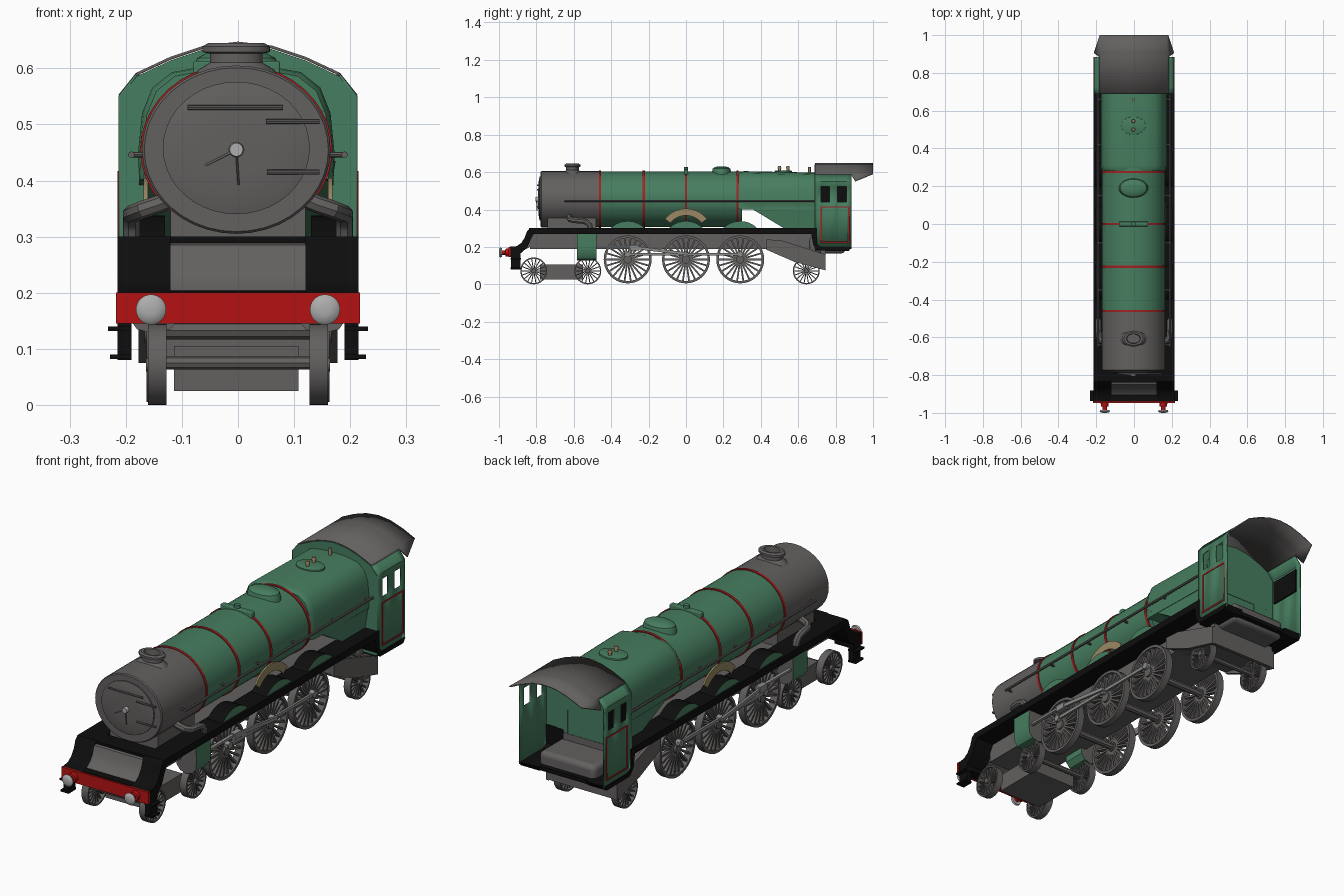
import bpy, bmesh, math
from mathutils import Vector

if "Cube" in bpy.data.objects:
    bpy.data.objects.remove(bpy.data.objects["Cube"])

def material(name, c):
    m = bpy.data.materials.new(name)
    m.diffuse_color = (*c, 1)
    m.use_nodes = True
    m.node_tree.nodes["Principled BSDF"].inputs["Base Color"].default_value = m.diffuse_color
    return m

GREEN = material("green paint", (.062, .205, .115))
GREY = material("dark grey metal", (.125, .118, .115))
BLACK = material("black paint", (.004, .004, .004))
RED = material("beam red", (.46, .006, .006))
LINE = material("lining red", (.36, .015, .015))
STEEL = material("bright steel", (.42, .42, .42))
RODS = material("rod steel", (.26, .26, .255))
BRASS = material("aged brass", (.33, .25, .13))
CX, CZ, RX, RZ = -.003, .455, .168, .15      # boiler section

# ---------- helpers ----------
def make(name, geos, mat, rule=None, mat2=None):
    vs, fs = [], []
    for v, f in geos:
        n = len(vs)
        vs += v
        fs += [[i + n for i in q] for q in f]
    me = bpy.data.meshes.new(name)
    me.from_pydata(vs, [], fs)
    bm = bmesh.new(); bm.from_mesh(me)
    bmesh.ops.recalc_face_normals(bm, faces=bm.faces)
    bm.to_mesh(me); bm.free()
    me.materials.append(mat)
    if rule:
        me.materials.append(mat2)
        for p in me.polygons:
            p.material_index = int(rule(p))
    o = bpy.data.objects.new(name, me)
    bpy.context.collection.objects.link(o)
    return o

def loft_geo(rings, caps=True, loop=False, closed=True):
    n, k = len(rings[0]), len(rings)
    f = [[a*n+i, a*n+(i+1) % n, (a+1) % k*n+(i+1) % n, (a+1) % k*n+i]
         for a in range(k if loop else k-1) for i in range(n if closed else n-1)]
    if caps:
        f += [list(range(n))[::-1], list(range((k-1)*n, k*n))]
    return [p for r in rings for p in r], f

def ring(axis, pos, a, b, ra, rb, n=32):
    out = []
    for i in range(n):
        t = 2*math.pi*i/n
        u, w = a+ra*math.cos(t), b+rb*math.sin(t)
        out.append({'x': (pos, u, w), 'y': (u, pos, w), 'z': (u, w, pos)}[axis])
    return out

def turned(name, axis, a, b, prof, mat, n=32):
    return make(name, [loft_geo([ring(axis, p, a, b, ra, rb, n) for p, ra, rb in prof])], mat)

def prism_geo(pts, x0, x1):
    return loft_geo([[(x, y, z) for y, z in pts] for x in (x0, x1)])

def prism(name, pts, x0, x1, mat, *rule):
    return make(name, [prism_geo(pts, x0, x1)], mat, *rule)

def box_geo(x0, x1, y0, y1, z0, z1):
    return prism_geo([(y0, z0), (y1, z0), (y1, z1), (y0, z1)], x0, x1)

def box(name, x0, x1, y0, y1, z0, z1, mat, bevel=0):
    o = make(name, [box_geo(x0, x1, y0, y1, z0, z1)], mat)
    if bevel:
        m = o.modifiers.new("bevel", 'BEVEL'); m.width = bevel; m.segments = 3
    return o

def bar_geo(a, b, h, x0, x1):
    d = Vector((b[0]-a[0], b[1]-a[1])).normalized()*h/2
    return prism_geo([(a[0]-d.y, a[1]+d.x), (b[0]-d.y, b[1]+d.x), (b[0]+d.y, b[1]-d.x), (a[0]+d.y, a[1]-d.x)], x0, x1)

def tube(name, pts, r, mat):
    c = bpy.data.curves.new(name, 'CURVE')
    c.dimensions, c.bevel_depth, c.bevel_resolution, c.use_fill_caps = '3D', r, 2, True
    s = c.splines.new('POLY'); s.points.add(len(pts)-1)
    for q, p in zip(s.points, pts):
        q.co = (*p, 1)
    t = bpy.data.objects.new("temp", c)
    bpy.context.collection.objects.link(t)
    me = bpy.data.meshes.new_from_object(t.evaluated_get(bpy.context.evaluated_depsgraph_get()))
    bpy.data.objects.remove(t)
    me.name = name; me.materials.clear(); me.materials.append(mat)
    bpy.context.collection.objects.link(bpy.data.objects.new(name, me))

def wheel(name, s, y, z, r, x0, x1, spokes):
    x0, x1 = s*x0, s*x1
    t = r*.1
    geos = [loft_geo([ring('x', x, y, z, q, q, 40) for x, q in ((x0, r), (x1, r), (x1, r-t), (x0, r-t))], False, True),
            loft_geo([ring('x', x, y, z, r*.17, r*.17, 16) for x in (x0, x1+s*.004)])]
    for i in range(spokes):
        a = 2*math.pi*i/spokes
        d = (math.cos(a), math.sin(a))
        geos.append(bar_geo((y+d[0]*r*.1, z+d[1]*r*.1), (y+d[0]*r*.93, z+d[1]*r*.93), r*.07, x0+s*.008, x1-s*.006))
    make(name, geos, GREY)

# ---------- boiler ----------
turned("smokebox", 'y', CX, CZ, [(-.777, RX-.004, RZ-.004), (-.772, RX, RZ), (-.46, RX, RZ)], GREY, 40)
turned("boiler", 'y', CX, CZ, [(-.46, RX-.001, RZ-.001), (.3, RX-.001, RZ-.001)], GREEN, 40)
for y in (-.46, -.226, 0, .275):
    turned("boiler_band", 'y', CX, CZ, [(y-.006, RX+.003, RZ+.003), (y+.006, RX+.003, RZ+.003)], LINE, 40)
turned("smokebox_door", 'y', CX, CZ+.003, [(-.77, .131, .118), (-.782, .131, .118), (-.787, .11, .098), (-.79, .06, .054)], GREY, 40)
turned("door_boss", 'y', CX, CZ, [(-.785, .014, .014), (-.805, .012, .012)], STEEL, 16)
tube("door_handle", [(CX, -.8, CZ), (-.058, -.798, .427)], .002, STEEL)
tube("door_lock_handle", [(CX, -.797, CZ), (.001, -.796, .392)], .002, GREY)
for x0, x1, z in ((-.09, .08, .53), (.05, .145, .505), (.052, .145, .415)):
    tube("door_rail", [(x0, -.793, z), (x1, -.793, z)], .0045, GREY)
turned("chimney", 'z', CX, -.607, [(.575, .08, .055), (.597, .068, .046), (.61, .047, .034), (.626, .047, .034), (.629, .06, .042),
       (.639, .06, .042), (.645, .05, .035), (.644, .037, .026), (.615, .034, .024)], GREY)
turned("steam_dome", 'z', CX, .19, [(.57, .08, .055), (.605, .075, .05), (.618, .07, .047), (.626, .055, .037), (.631, .025, .017)], GREEN)
box("top_feed", -.08, .075, -.012, .012, .57, .613, GREEN, .004)
turned("top_feed_cap", 'z', CX, 0, [(.6, .014, .011), (.627, .014, .011)], GREEN, 12)

# ---------- firebox ----------
half = [(.173, .40), (.175, .45), (.168, .52), (.15, .565), (.115, .593), (.06, .603)]
sect = half + [(0, .605)] + [(-x, z) for x, z in half[::-1]]
make("firebox", [loft_geo([[(CX+x*k, y, CZ+(z-CZ)*k-d) for x, z in sect]
     for y, k, d in ((.28, .95, 0), (.292, .985, 0), (.31, 1, 0), (.70, 1, .008))])], GREEN)
for s in (-1, 1):
    make("firebox_side", [loft_geo([[(s*x, y0, z), (s*x, .7, z)] + [(s*.1, .7, z), (s*.1, y0, z)]
         for x, y0, z in ((.174, .30, .435), (.15, .54, .29))])], GREEN)
turned("safety_valve_base", 'z', CX, .52, [(.58, .066, .05), (.606, .064, .047), (.609, .055, .04)], GREEN)
for y in (.5, .545):
    turned("safety_valve", 'z', CX, y, [(.6, .008, .008), (.618, .007, .007), (.62, .01, .01), (.632, .008, .008)], BRASS, 12)
turned("whistle", 'z', CX, .66, [(.58, .007, .007), (.628, .007, .007)], BRASS, 12)

# ---------- running board and front end ----------
curve = [(-.94, .2), (-.905, .204), (-.88, .222), (-.862, .25), (-.85, .285), (-.835, .30)]
board = curve + [(.70, .30), (.70, .215), (.72, .2), (.885, .2), (.87, .178), (.705, .18), (.68, .21), (.67, .268),
                 (-.815, .268), (-.83, .24), (-.85, .195), (-.885, .165), (-.885, .145), (-.94, .145)]
for s in (-1, 1):
    prism("running_board", board, s*.12, s*.215, BLACK)
    box("front_step_hanger", s*.19, s*.215, -.935, -.885, .08, .16, BLACK)
    for z, x in ((.082, .228), (.132, .232)):
        box("front_step", s*.19, s*x, -.938, -.882, z, z+.008, BLACK)
    turned("buffer_shank", 'y', s*.155, .17, [(-.94, .022, .022), (-.965, .02, .02), (-.967, .012, .012), (-.99, .012, .012)], RED, 20)
    turned("buffer_head", 'y', s*.155, .17, [(-.985, .024, .024), (-.992, .027, .027), (-.997, .022, .022), (-1.0, .01, .01)], STEEL, 24)
prism("front_apron", curve[1:5] + [(-.835, .29), (-.835, .2), (-.87, .18)], -.12, .12, GREY)
box("front_platform", -.12, .12, -.84, -.76, .268, .30, BLACK)
box("front_ledge", -.12, .12, -.94, -.90, .15, .203, BLACK)
box("buffer_beam", -.217, .217, -.948, -.938, .145, .2, RED)
box("smokebox_saddle", -.12, .12, -.74, -.48, .26, .36, GREY)

# ---------- cab ----------
def roof_z(x):
    pts = [(0, .645), (.06, .638), (.12, .618), (.18, .59), (.212, .55)]
    for (a, p), (b, q) in zip(pts, pts[1:]):
        if abs(x) <= b:
            return p+(q-p)*(abs(x)-a)/(b-a)
    return .55

ys = [.69, .723, .766, .81, .857, .885]
xz = [(.21, .19), (.21, .44), (.21, .523), (.21, .55), (.181, .587)]
for s in (-1, 1):                      # side walls with two window openings
    v, f = loft_geo([[(s*x, y, z) for y in ys] for x, z in xz], False, closed=False)
    f = [q for i, q in enumerate(f) if i not in (6, 8)]
    o = make("cab_side", [(v, f)], GREEN)
    m = o.modifiers.new("thick", 'SOLIDIFY'); m.thickness = .006; m.offset = 0
    x0, x1 = s*.211, s*.215
    make("cab_lining", [box_geo(x0, x1, .72, .873, z, z+.007) for z in (.222, .41)]
         + [box_geo(x0, x1, y, y+.007, .222, .417) for y in (.72, .866)], LINE)
box("window_shutter", -.206, -.2, .715, .865, .425, .535, BLACK)
arc = [-.21, -.18, -.12, -.06, 0, .06, .12, .18, .21]
make("cab_front", [loft_geo([[(-.21, y, .19)] + [(x, y, roof_z(x)-.004) for x in arc] + [(.21, y, .19)] for y in (.688, .698)])], GREEN)
rows = []
for y, e in ((.69, .184), (.885, .184), (.905, .211), (1.0, .18)):
    xs = [-e, -.175, -.12, -.06, 0, .06, .12, .175, e]
    rows.append([(x, y, roof_z(x)) for x in xs])
o = make("cab_roof", [loft_geo(rows, False, closed=False)], GREY)
m = o.modifiers.new("thick", 'SOLIDIFY'); m.thickness = .005; m.offset = 0
box("cab_floor", -.205, .205, .69, .872, .182, .2, BLACK)
box("cab_firebox_base", -.14, .14, .66, .85, .165, .255, GREY, .02)

# ---------- chassis ----------
box("main_frame", -.125, .125, -.835, .70, .188, .285, GREY)
box("bogie_frame", -.114, .108, -.78, -.55, .025, .105, GREY)
for y in (-.814, -.525, .643):
    tube("small_axle", [(-.14, y, .075), (.14, y, .075)], .012, GREY)
for y in (-.312, 0, .29):
    tube("driving_axle", [(-.14, y, .133), (.14, y, .133)], .016, GREY)
prism("trailing_plate", [(.43, .225), (.745, .14), (.745, .125), (.43, .19)], -.165, .165, GREY)
prism("trailing_rear_beam", [(.72, .19), (.745, .19), (.745, .078), (.72, .085)], -.165, .165, GREY)

for s in (-1, 1):
    prism("trailing_frame", [(.43, .24), (.51, .235), (.745, .16), (.745, .075), (.58, .12), (.43, .185)], s*.162, s*.177, GREY)
    # wheels
    for y in (-.814, -.525, .643):
        wheel("small_wheel", s, y, .072, .072, .127, .16, 18)
    for y in (-.312, 0, .29):
        wheel("driving_wheel", s, y, .133, .128, .13, .163, 22)
        a = [math.radians(t) for t in range(-45, 46, 9)]
        prism("splasher", [(y+.128*math.sin(t), .21+.128*math.cos(t)) for t in a], s*.13, s*.205,
              GREEN, lambda p: abs(p.normal.x) < .9, BLACK)
    # arched plate over the middle splasher
    a = [math.radians(t) for t in range(-52, 53, 8)]
    prism("arched_plate", [(.143*math.sin(t), .262+.143*math.cos(t)) for t in a]
          + [(.106*math.sin(t), .262+.106*math.cos(t)) for t in a[::-1]], s*.16, s*.168, BRASS)
    # cylinder, rounded underneath, with grey ends
    prof = [(.10, .268), (.10, .16), (.12, .135), (.15, .127), (.18, .135), (.198, .16), (.2, .2), (.198, .268)]
    make("cylinder", [loft_geo([[(s*x, y, z) for x, z in prof] for y in (-.582, -.478)])], GREEN,
         lambda p: abs(p.normal.y) > .9, GREY)
    # motion
    make("piston_and_guides", [bar_geo((-.48, .2), (-.26, .2), .01, s*.175, s*.19), bar_geo((-.30, .195), (-.25, .195), .028, s*.17, s*.195)], RODS)
    make("coupling_rod", [bar_geo((-.33, .16), (.305, .16), .014, s*.168, s*.178)]
         + [loft_geo([ring('x', s*x, y, .16, .015, .015, 16) for x in (.16, .182)]) for y in (-.312, 0, .29)], RODS)
    make("connecting_rod", [bar_geo((-.275, .197), (.012, .162), .016, s*.182, s*.192)], RODS)
    # pipes and handrails
    tube("steam_pipe", [(s*.10, -.62, .375), (s*.14, -.625, .358), (s*.17, -.62, .348), (s*.185, -.6, .342),
                        (s*.19, -.555, .34), (s*.19, -.53, .332), (s*.19, -.515, .315), (s*.19, -.51, .28)], .016, GREY)
    tube("handrail", [(s*.19, -.65, .446), (s*.19, .69, .446)], .006, GREY)
    for y in (-.64, -.35, -.1, .15, .42, .66):
        tube("handrail_knob", [(s*.16, y, .446), (s*.192, y, .446)], .005, GREY)

# ---------- shading ----------
for o in bpy.data.objects:
    o.select_set(o.type == 'MESH')
bpy.context.view_layer.objects.active = bpy.data.objects["boiler"]
bpy.ops.object.shade_smooth_by_angle(angle=math.radians(35))
